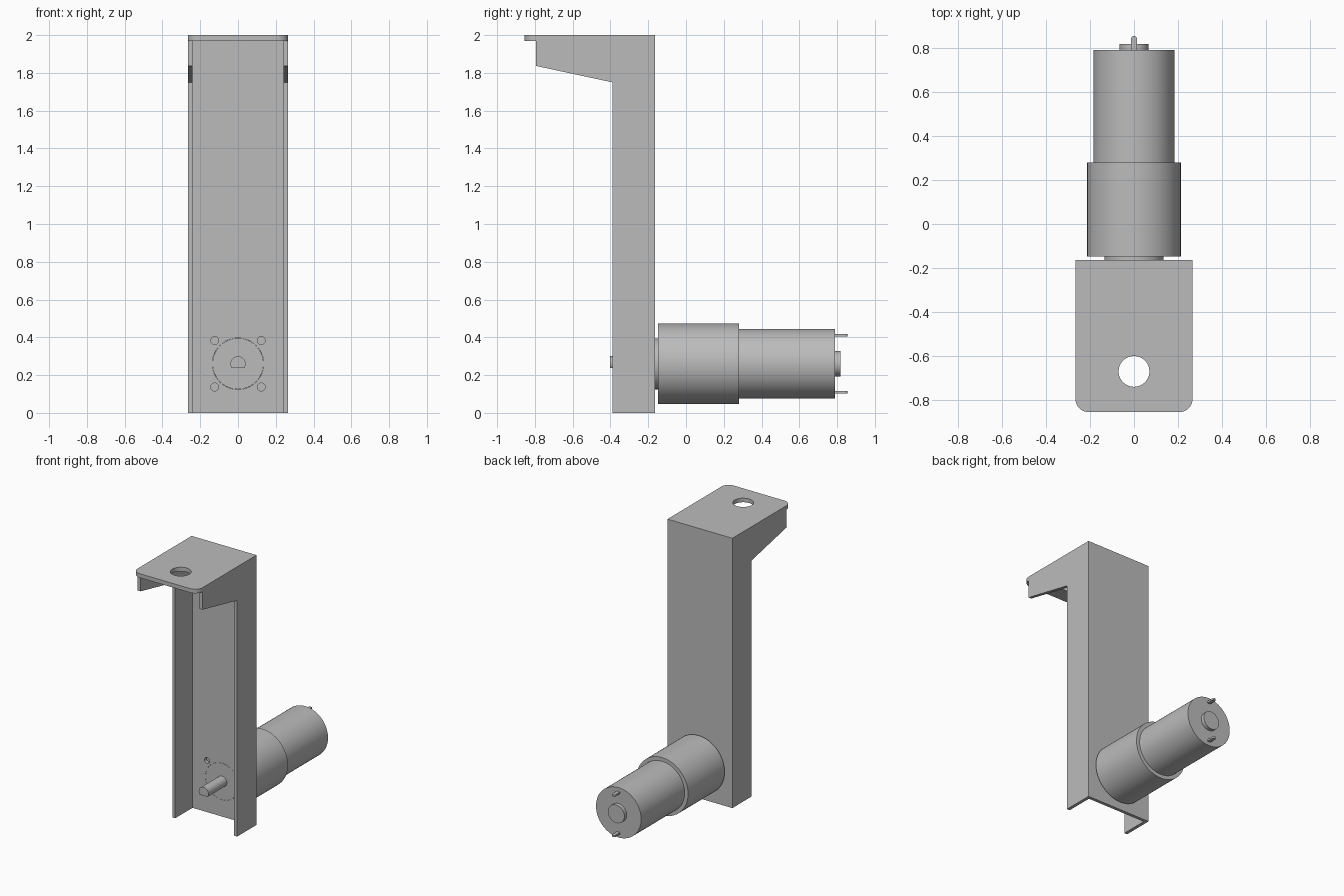
import bpy, bmesh
from math import sin, cos, pi, radians
from mathutils import Matrix

cube = bpy.data.objects.get("Cube")
if cube:
    bpy.data.objects.remove(cube, do_unlink=True)

grey = bpy.data.materials.new("grey metal")
grey.use_nodes = True
GREY = (0.5, 0.5, 0.5, 1)
grey.diffuse_color = GREY
grey.node_tree.nodes["Principled BSDF"].inputs["Base Color"].default_value = GREY

# Drawing planes: local xy becomes world xy, xz or yz
FLAT = Matrix.Identity(3)
FACING = Matrix(((1, 0, 0), (0, 0, -1), (0, 1, 0)))
SIDE = Matrix(((0, 0, 1), (1, 0, 0), (0, 1, 0)))


def arc(cx, cy, r, start=0, end=360, steps=48):
    full = end - start == 360
    count = steps if full else steps + 1
    angles = [radians(start + (end - start) * i / steps) for i in range(count)]
    return [(cx + r * cos(a), cy + r * sin(a)) for a in angles]


def finish(obj):
    """Weld, fix normals, colour and shade one part."""
    bm = bmesh.new()
    bm.from_mesh(obj.data)
    bmesh.ops.remove_doubles(bm, verts=bm.verts, dist=0.0001)
    bmesh.ops.recalc_face_normals(bm, faces=bm.faces)
    bm.to_mesh(obj.data)
    bm.free()
    obj.data.materials.clear()
    obj.data.materials.append(grey)
    select(obj)
    bpy.ops.object.shade_smooth_by_angle(angle=radians(30))


def select(obj):
    bpy.ops.object.select_all(action='DESELECT')
    obj.select_set(True)
    bpy.context.view_layer.objects.active = obj


def plate(name, loops, plane, thickness, centre):
    """Extruded outline; every loop after the first is a hole."""
    curve = bpy.data.curves.new(name, 'CURVE')
    curve.dimensions = '2D'
    curve.fill_mode = 'BOTH'
    curve.extrude = thickness / 2
    for loop in loops:
        spline = curve.splines.new('POLY')
        spline.points.add(len(loop) - 1)
        for point, (u, v) in zip(spline.points, loop):
            point.co = (u, v, 0, 1)
        spline.use_cyclic_u = True
    obj = bpy.data.objects.new(name, curve)
    bpy.context.collection.objects.link(obj)
    obj.matrix_world = Matrix.Translation(centre) @ plane.to_4x4()
    select(obj)
    bpy.ops.object.convert(target='MESH')
    finish(bpy.context.object)


def lathe(name, profile, z, steps=64):
    """Turn (radius, y) points about the motor axis."""
    bm = bmesh.new()
    verts = [bm.verts.new((r, y, 0)) for r, y in profile]
    edges = [bm.edges.new(pair) for pair in zip(verts, verts[1:])]
    bmesh.ops.spin(bm, geom=verts + edges, cent=(0, 0, 0), axis=(0, 1, 0),
                   angle=2 * pi, steps=steps, use_merge=True)
    mesh = bpy.data.meshes.new(name)
    bm.to_mesh(mesh)
    bm.free()
    obj = bpy.data.objects.new(name, mesh)
    bpy.context.collection.objects.link(obj)
    obj.location.z = z
    finish(obj)


HALF, WALL, CAP = 0.266, 0.024, 0.03
BACK, FRONT, LIP = -0.163, -0.39, -0.855
UNDER = 2 - CAP
AXIS = 0.26
INNER = BACK - WALL

# Top plate with rounded front corners and a hole
R = 0.06
outline = [(HALF, BACK), (-HALF, BACK)]
outline += arc(-HALF + R, LIP + R, R, 180, 270, 10)
outline += arc(HALF - R, LIP + R, R, 270, 360, 10)
plate("top_plate", [outline, arc(0, -0.67, 0.07)], FLAT, CAP, (0, 0, 2 - CAP / 2))

# Side flanges with sloped bracket arms
flange = [(BACK, 0), (BACK, UNDER), (-0.795, UNDER), (-0.795, 1.837),
          (FRONT, 1.75), (FRONT, 0)]
for name, side in (("left_flange", 1), ("right_flange", -1)):
    plate(name, [flange], SIDE, WALL, (side * (HALF - WALL / 2), 0, 0))

# Back web with motor opening and four screw holes
W = HALF - WALL
web = [[(-W, 0), (W, 0), (W, UNDER), (-W, UNDER)], arc(0, AXIS, 0.136, steps=64)]
web += [arc(x, AXIS + dz, 0.021, steps=24)
        for x in (-0.123, 0.123) for dz in (-0.123, 0.123)]
plate("back_web", web, FACING, WALL, (0, BACK - WALL / 2, 0))

# Gearbox, motor can and bosses
lathe("gear_motor", [(0, INNER), (0.135, INNER), (0.135, -0.148), (0.213, -0.148),
                     (0.213, 0.28), (0.185, 0.28), (0.185, 0.79), (0.067, 0.79),
                     (0.067, 0.817), (0, 0.817)], AXIS)

# Output shaft with a flat on its lower side
TIP = -0.403
plate("output_shaft", [arc(0, AXIS, 0.04, -35, 215, 32)], FACING,
      INNER - TIP + 0.01, (0, (INNER + TIP + 0.01) / 2, 0))

# Rounded terminal tabs
tab = [(-0.013, 0.78), (0.013, 0.78)] + arc(0, 0.842, 0.013, 0, 180, 12)
for name, dz in (("upper_terminal", 0.15), ("lower_terminal", -0.15)):
    plate(name, [tab], FLAT, 0.013, (0, 0, AXIS + dz))
